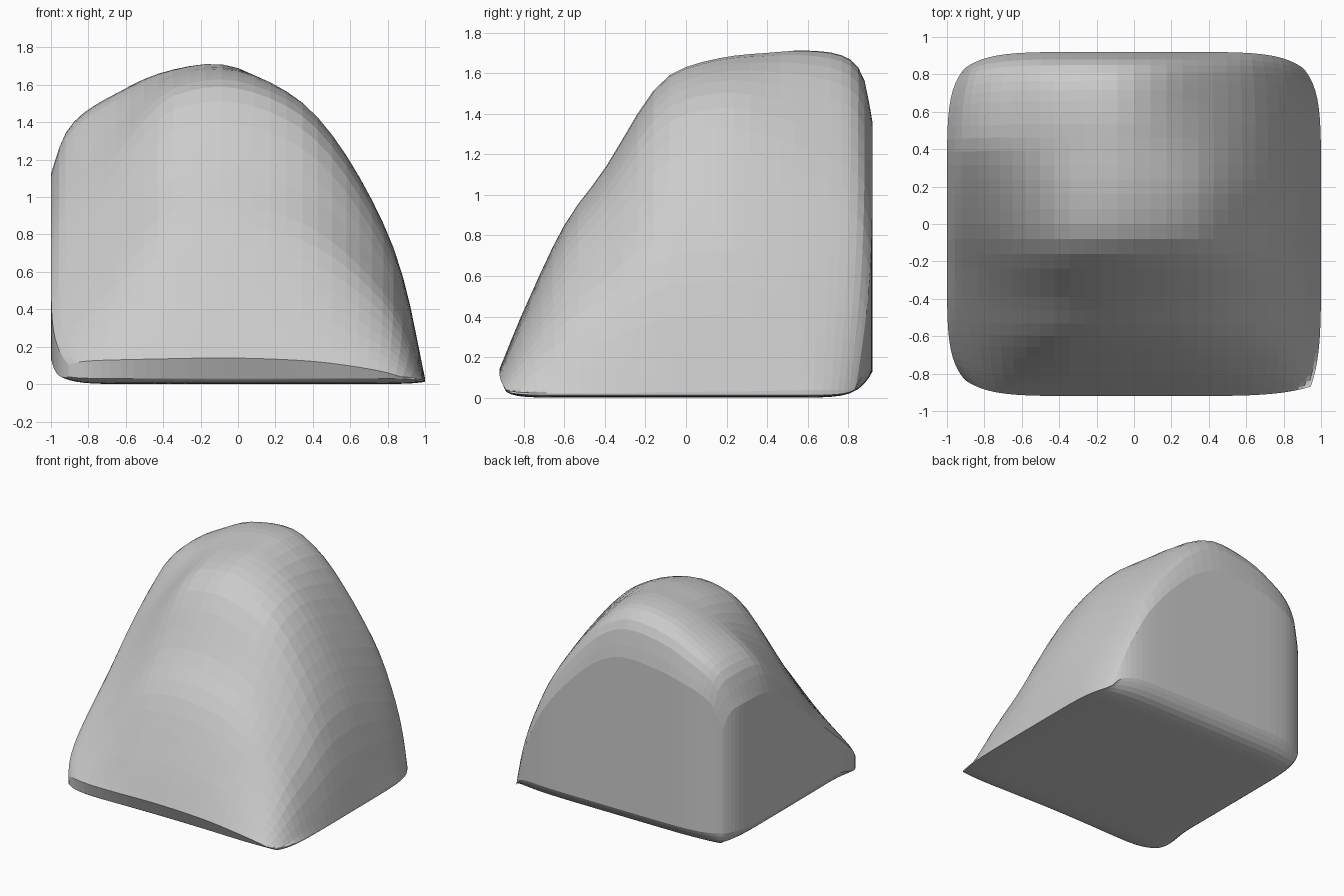
import bpy, bmesh

if "Cube" in bpy.data.objects:
    bpy.data.objects.remove(bpy.data.objects["Cube"])

N = 32            # grid cells per side
HALF_Y = 0.92

# Profiles read as (position, height)
ACROSS = [(-1, 1.15), (-.96, 1.29), (-.9, 1.38), (-.8, 1.46), (-.6, 1.56), (-.4, 1.645),
          (-.2, 1.7), (-.1, 1.71), (0, 1.7), (.2, 1.63), (.4, 1.49), (.6, 1.22),
          (.8, .83), (.9, .52), (1, .03)]
BACK = [(-1, 1.14), (-.9, 1.4), (-.6, 1.6), (-.4, 1.68), (-.1, 1.71), (.1, 1.62),
        (.3, 1.42), (.62, .98), (.8, .62), (.9, .37), (1, .04)]
DEPTH = [(-.92, .14), (-.8, .43), (-.6, .85), (-.4, 1.13), (-.2, 1.46), (-.1, 1.575),
         (0, 1.63), (.2, 1.68), (.4, 1.7), (.6, 1.71), (.8, 1.67), (.88, 1.56), (.92, 1.35)]
LEFT = [(-.92, .15), (-.6, .5), (-.25, .92), (0, 1.25), (.35, 1.62), (.5, 1.69),
        (.8, 1.67), (.88, 1.58), (.92, 1.42)]


def curve(pts, x):
    """Smooth cubic through the profile points."""
    def slope(i):
        a, b = max(i - 1, 0), min(i + 1, len(pts) - 1)
        return (pts[b][1] - pts[a][1]) / (pts[b][0] - pts[a][0])
    i = 0
    while i < len(pts) - 2 and x > pts[i + 1][0]:
        i += 1
    (x0, y0), (x1, y1) = pts[i], pts[i + 1]
    h = x1 - x0
    t = (x - x0) / h
    return ((2*t**3 - 3*t*t + 1) * y0 + (t**3 - 2*t*t + t) * h * slope(i)
            + (3*t*t - 2*t**3) * y1 + (t**3 - t*t) * h * slope(i + 1))


def ease(t):
    t = min(max(t, 0), 1)
    return t * t * (3 - 2 * t)


def top(u, v):
    y = v * HALF_Y
    w, k = ease((-u - .3) / .7), ease((v - .1) / .9)
    across = (1 - k) * curve(ACROSS, u) + k * curve(BACK, u)
    return across / 1.71 * ((1 - w) * curve(DEPTH, y) + w * curve(LEFT, y))


def edges(u, v):
    return [max(k, 0) ** 14 for k in (-u, u, v, -v)]


def bottom(u, v):
    left, right, back, front = edges(u, v)
    return (.012 * right + .03 * front * (1 - .6 * right)
            + .13 * max(left * ease((v + 1.1) / .6), back * (1 - .8 * right)))


def plan(u, v):
    """Square with rounded corners, tighter at the front right."""
    c = .095 - .04 * max(0, u) * max(0, -v)
    return u * (1 - c * u**2 * v**6), v * (1 - c * v**2 * u**6) * HALF_Y


# Grid lines, closer together near the rim
steps = []
for i in range(N + 1):
    t = 2 * i / N - 1
    steps.append(t * (1.4 - .4 * t * t))

bm = bmesh.new()
upper, lower = {}, {}
for i, u in enumerate(steps):
    for j, v in enumerate(steps):
        x, y = plan(u, v)
        b = bottom(u, v)
        inset = .05 * edges(u, v)[3] * (1 - u * u)
        lower[i, j] = bm.verts.new((x, y + inset, b))
        upper[i, j] = bm.verts.new((x, y, max(top(u, v), b + .01)))

# Crown and underside
for i in range(N):
    for j in range(N):
        q = [(i, j), (i + 1, j), (i + 1, j + 1), (i, j + 1)]
        bm.faces.new([upper[k] for k in q])
        bm.faces.new([lower[k] for k in reversed(q)])

# Side walls around the rim
rim = ([(i, 0) for i in range(N)] + [(N, j) for j in range(N)]
       + [(i, N) for i in range(N, 0, -1)] + [(0, j) for j in range(N, 0, -1)])
for a, b in zip(rim, rim[1:] + rim[:1]):
    bm.faces.new([lower[a], lower[b], upper[b], upper[a]])

bmesh.ops.recalc_face_normals(bm, faces=bm.faces)
mesh = bpy.data.meshes.new("rounded_wedge_block")
bm.to_mesh(mesh)
bm.free()
block = bpy.data.objects.new("rounded_wedge_block", mesh)
bpy.context.collection.objects.link(block)
